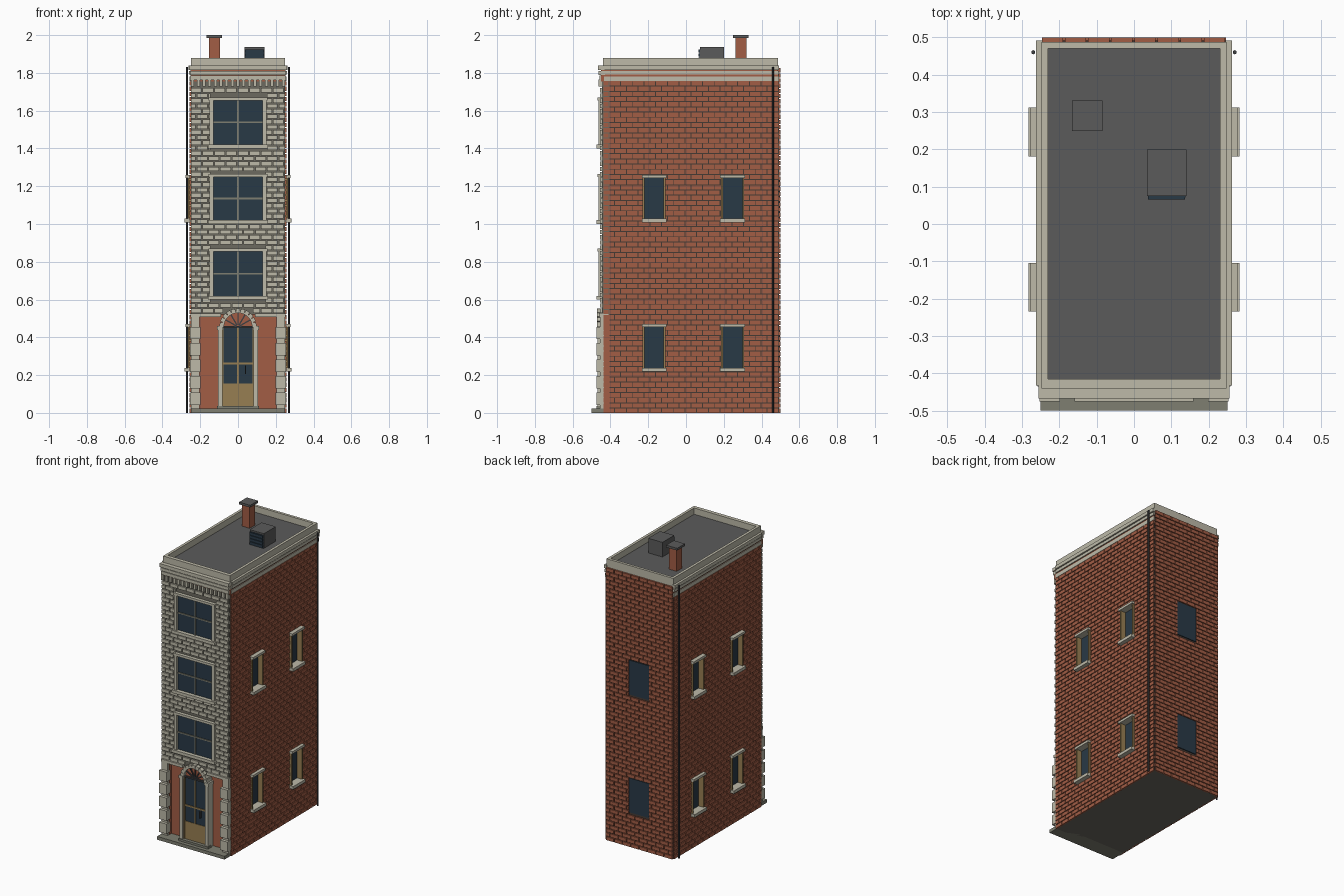
import bpy, bmesh, math
from mathutils import Matrix, Vector

if "Cube" in bpy.data.objects:
    bpy.data.objects.remove(bpy.data.objects["Cube"])


def material(name, *rgb):
    m = bpy.data.materials.new(name)
    m.use_nodes = True
    m.diffuse_color = (*rgb, 1)
    m.node_tree.nodes["Principled BSDF"].inputs["Base Color"].default_value = (*rgb, 1)
    return m


BRICK = material("red brick", .36, .11, .06)
MORTAR = material("dark mortar", .06, .042, .034)
STONE = material("pale stone", .51, .49, .395)
GROUT = material("grey grout", .15, .142, .115)
SLATE = material("grey roof", .105, .105, .105)
STEP = material("step stone", .21, .21, .165)
GLASS = material("dark glass", .022, .041, .061)
WOOD = material("tan wood", .31, .21, .085)
IRON = material("dark iron", .047, .05, .055)


def add_box(bm, x, y, z, turn=None):
    """Box between the given (low, high) ranges, optionally transformed."""
    size = Matrix.Diagonal((x[1] - x[0], y[1] - y[0], z[1] - z[0], 1))
    mid = Vector((sum(x) / 2, sum(y) / 2, sum(z) / 2))
    m = Matrix.Translation(mid) @ size
    bmesh.ops.create_cube(bm, size=1, matrix=turn @ m if turn else m)


def finish(name, bm, mat):
    bmesh.ops.recalc_face_normals(bm, faces=bm.faces)
    me = bpy.data.meshes.new(name)
    bm.to_mesh(me)
    bm.free()
    me.materials.append(mat)
    ob = bpy.data.objects.new(name, me)
    bpy.context.collection.objects.link(ob)


def part(name, mat, *boxes):
    bm = bmesh.new()
    for b in boxes:
        add_box(bm, *b)
    finish(name, bm, mat)


def both(x, y, z):
    """The box and its mirror image across x = 0."""
    return [(x, y, z), ((-x[1], -x[0]), y, z)]


def brick_wall(name, mat, u, z, holes, place, length=.062, pitch=.0275, gap=.005):
    """Running-bond courses; place() turns a (u, z) brick into a box."""
    bm = bmesh.new()
    rows = round((z[1] - z[0]) / pitch)
    pitch = (z[1] - z[0]) / rows
    for r in range(rows):
        lo, hi = z[0] + r * pitch, z[0] + (r + 1) * pitch - gap
        a = u[0] - (r % 2) * length / 2
        while a < u[1]:
            spans = [(max(a, u[0]), min(a + length - gap, u[1]))]
            for (h0, h1), (k0, k1) in holes:
                if lo < k1 and hi > k0:
                    spans = [s for p, q in spans for s in ((p, min(q, h0)), (max(p, h1), q))]
            for p, q in spans:
                if q - p > .003:
                    add_box(bm, *place((p, q), (lo, hi)))
            a += length
    finish(name, bm, mat)


# Building core, with side mortar left open at the window recesses
LEVELS = [(.23, .46), (1.02, 1.25)]
SIDE_Y = [(-.23, -.108), (.185, .308)]
part("wall_core", MORTAR, ((-.225, .225), (-.405, .492), (.004, 1.81)))
skins = []
for z in ((.004, .23), (.46, 1.02), (1.25, 1.81)):
    skins += both((.22, .249), (-.405, .492), z)
for z in LEVELS:
    for y in ((-.405, -.23), (-.108, .185), (.308, .492)):
        skins += both((.22, .249), y, z)
part("side_mortar", MORTAR, *skins)
part("underside", GROUT, ((-.249, .249), (-.435, .492), (0, .004)))
part("facade_backing", GROUT, ((-.249, .249), (-.446, -.4), (.52, 1.8)))
part("upper_wall", BRICK, ((-.252, .252), (-.45, .487), (1.755, 1.835)))

# Brick side and back walls with window openings
side_holes = [(y, z) for y in SIDE_Y for z in LEVELS]
for name, s in (("left", 1), ("right", -1)):
    brick_wall(name + "_brick_wall", BRICK, (-.437, .49), (0, 1.76), side_holes,
               lambda u, z: (sorted((s * .246, s * .256)), u, z))
back_holes = [((-.075, .075), z) for z in LEVELS]
brick_wall("back_brick_wall", BRICK, (-.247, .247), (0, 1.83), back_holes,
           lambda u, z: (u, (.488, .5), z))
for i, (x, z) in enumerate(back_holes):
    part(f"back_window_{i}", GLASS, (x, (.488, .497), z))

# Recessed side windows
glass, jambs, ledges = [], [], []
for y, z in side_holes:
    glass += both((.22, .23), y, z)
    for e in (y[0], y[1] - .01):
        jambs += both((.222, .266), (e, e + .01), z)
    ledges += both((.222, .283), (y[0] - .004, y[1] + .004), (z[0] - .012, z[0] + .008))
    ledges += both((.222, .277), (y[0] - .004, y[1] + .004), (z[1] - .006, z[1] + .01))
part("side_window_glass", GLASS, *glass)
part("side_window_jambs", WOOD, *jambs)
part("side_window_sills_and_lintels", STONE, *ledges)

# Front stonework and three large windows
FRONT_Z = [(.62, .855), (1.02, 1.25), (1.42, 1.655)]
brick_wall("facade_stones", STONE, (-.249, .249), (.53, 1.725),
           [((-.145, .145), (a - .015, b + .015)) for a, b in FRONT_Z] +
           [((-.08, .08), (.5, .552))],
           lambda u, z: (u, (-.455, -.44), z), gap=.006)
panes, frames, bars = [], [], []
for a, b in FRONT_Z:
    mid = (a + b) / 2
    panes.append(((-.132, .132), (-.45, -.44), (a, b)))
    frames += both((.13, .15), (-.464, -.44), (a, b))
    frames.append(((-.16, .16), (-.475, -.44), (a - .02, a)))
    frames.append(((-.155, .155), (-.468, -.44), (b, b + .016)))
    bars.append(((-.132, .132), (-.456, -.445), (mid - .004, mid + .004)))
    bars.append(((-.004, .004), (-.456, -.445), (a, b)))
part("front_window_glass", GLASS, *panes)
part("front_window_frames", STONE, *frames)
part("front_window_bars", STEP, *bars)

# Recessed ground floor panels, quoins and front step
part("ground_panels", BRICK, ((-.249, .249), (-.415, -.4), (.02, .522)),
     *both((.203, .249), (-.437, -.4), (.004, .522)))
blocks = both((.205, .249), (-.455, -.435), (.02, .515))
for i in range(5):
    z = .042 + i * .087
    blocks += both((.198, .253), (-.475, -.435), (z, z + .066))
part("quoins", STONE, *blocks)
part("string_course", STONE, *both((.09, .251), (-.46, -.41), (.508, .527)))
part("front_step", STEP, ((-.25, .25), (-.5, -.4), (0, .022)))
part("door_threshold", STEP, ((-.11, .11), (-.475, -.44), (.02, .036)))

# Door
part("door_panel", WOOD, ((-.083, .083), (-.453, -.44), (.036, .155)))
part("door_glass", GLASS, ((-.083, .083), (-.45, -.44), (.155, .455)))
part("door_frame", WOOD, *both((.076, .083), (-.457, -.44), (.036, .455)),
     ((-.005, .005), (-.456, -.44), (.155, .455)),
     ((-.083, .083), (-.455, -.44), (.257, .267)))
part("door_transom", IRON, ((-.086, .086), (-.46, -.44), (.45, .46)))
part("door_handle", IRON, ((.036, .043), (-.466, -.45), (.205, .25)))
part("door_surround", STONE, ((-.1, .1), (-.44, -.41), (.02, .455)),
     *both((.083, .106), (-.468, -.41), (.022, .44)),
     *both((.08, .11), (-.472, -.41), (.44, .46)))

# Arched fanlight: voussoirs, half-round panel and spokes
centre = Matrix.Translation((0, 0, .455))
voussoirs, spokes = bmesh.new(), bmesh.new()
for i in range(11):
    turn = centre @ Matrix.Rotation(-math.pi * (i + .5) / 11, 4, "Y")
    add_box(voussoirs, (.074, .098), (-.47, -.41), (-.0115, .0115), turn)
for i in range(1, 6):
    turn = centre @ Matrix.Rotation(-math.pi * i / 6, 4, "Y")
    add_box(spokes, (.01, .076), (-.456, -.445), (-.0035, .0035), turn)
finish("door_arch", voussoirs, STONE)
finish("fanlight_spokes", spokes, IRON)
fan = bmesh.new()
bmesh.ops.create_cone(fan, cap_ends=True, segments=32, radius1=.08, radius2=.08, depth=.012,
                      matrix=centre @ Matrix.Translation((0, -.443, 0))
                      @ Matrix.Rotation(math.pi / 2, 4, "X"))
geom = fan.verts[:] + fan.edges[:] + fan.faces[:]
bmesh.ops.bisect_plane(fan, geom=geom, plane_co=(0, 0, .455), plane_no=(0, 0, -1),
                       clear_outer=True)
finish("fanlight_panel", fan, BRICK)

# Front dentils and cornice, side bands, parapet
dentils = [((x - .008, x + .008), (-.462, -.44), (1.728, 1.765))
           for x in (-.24 + i * .03 for i in range(17))]
part("dentils", STONE, *dentils)
part("front_cornice", STONE,
     ((-.251, .251), (-.458, -.43), (1.763, 1.785)),
     ((-.253, .253), (-.462, -.43), (1.79, 1.81)),
     ((-.256, .256), (-.467, -.43), (1.815, 1.838)))
part("side_bands", STONE,
     *both((.245, .256), (-.435, .492), (1.757, 1.782)),
     *both((.245, .259), (-.435, .492), (1.791, 1.81)),
     *both((.245, .263), (-.432, .492), (1.815, 1.838)))
part("parapet", STONE,
     *both((.23, .248), (-.44, .488), (1.78, 1.88)),
     ((-.23, .23), (-.44, -.415), (1.78, 1.88)),
     ((-.23, .23), (.47, .488), (1.78, 1.88)))
part("roof", SLATE, ((-.232, .232), (-.418, .472), (1.8, 1.838)))

# Chimney and roof vent
part("chimney", BRICK, ((-.154, -.096), (.261, .319), (1.81, 1.987)))
part("chimney_cap", SLATE, ((-.166, -.084), (.249, .331), (1.985, 2.0)))
part("roof_vent", SLATE, ((.035, .14), (.075, .2), (1.81, 1.936)))
part("vent_back", GLASS, ((.037, .138), (.071, .08), (1.838, 1.925)))
part("vent_louvres", GLASS, *[((.038, .137), (.066, .08), (z, z + .015))
                              for z in (1.845 + i * .021 for i in range(4))])

# Drainpipes
pipes = bmesh.new()
for x in (-.27, .27):
    bmesh.ops.create_cone(pipes, cap_ends=True, segments=10, radius1=.0055, radius2=.0055,
                          depth=1.83, matrix=Matrix.Translation((x, .46, .915)))
finish("drainpipes", pipes, IRON)
